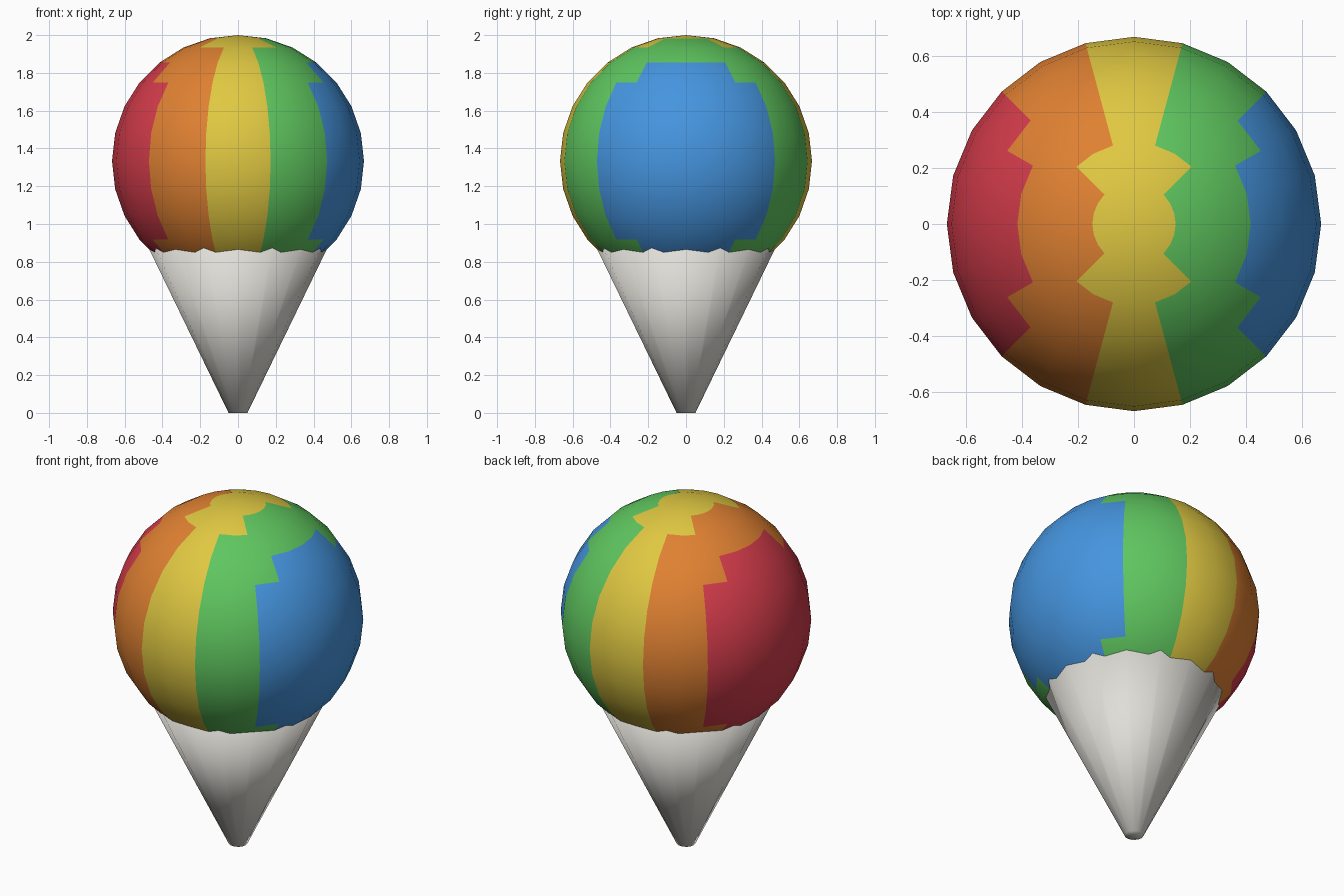
import bpy
import bmesh
from mathutils import Matrix

cube = bpy.data.objects.get("Cube")
if cube:
    bpy.data.objects.remove(cube, do_unlink=True)

RADIUS = 0.667


def material(name, rgb):
    mat = bpy.data.materials.new(name)
    mat.use_nodes = True
    mat.diffuse_color = (*rgb, 1)
    mat.node_tree.nodes["Principled BSDF"].inputs["Base Color"].default_value = (*rgb, 1)
    return mat


def add_object(name, bm, materials):
    mesh = bpy.data.meshes.new(name)
    for face in bm.faces:
        face.smooth = True
    bm.to_mesh(mesh)
    bm.free()
    for mat in materials:
        mesh.materials.append(mat)
    obj = bpy.data.objects.new(name, mesh)
    bpy.context.collection.objects.link(obj)
    return obj


stripes = [
    material("red", (0.66, 0.045, 0.07)),
    material("orange", (0.745, 0.22, 0.032)),
    material("yellow", (0.745, 0.578, 0.054)),
    material("green", (0.114, 0.565, 0.114)),
    material("blue", (0.06, 0.30, 0.74)),
]
off_white = material("off white", (0.745, 0.73, 0.68))

# Striped ball: five equal bands across x, chosen per face
bm = bmesh.new()
bmesh.ops.create_uvsphere(bm, u_segments=24, v_segments=14, radius=RADIUS)
for face in bm.faces:
    across = face.calc_center_median().x / RADIUS
    face.material_index = min(4, int((across + 1) / 2 * len(stripes)))
ball = add_object("striped_ball", bm, stripes)
ball.location.z = 2 - RADIUS

# Tapered cone whose rim is buried in the ball
height, foot, slope = 0.95, 0.05, 0.485
bm = bmesh.new()
bmesh.ops.create_cone(bm, cap_ends=True, segments=16, radius1=foot,
                      radius2=foot + slope * height, depth=height,
                      matrix=Matrix.Translation((0, 0, height / 2)))
add_object("cone", bm, [off_white])
